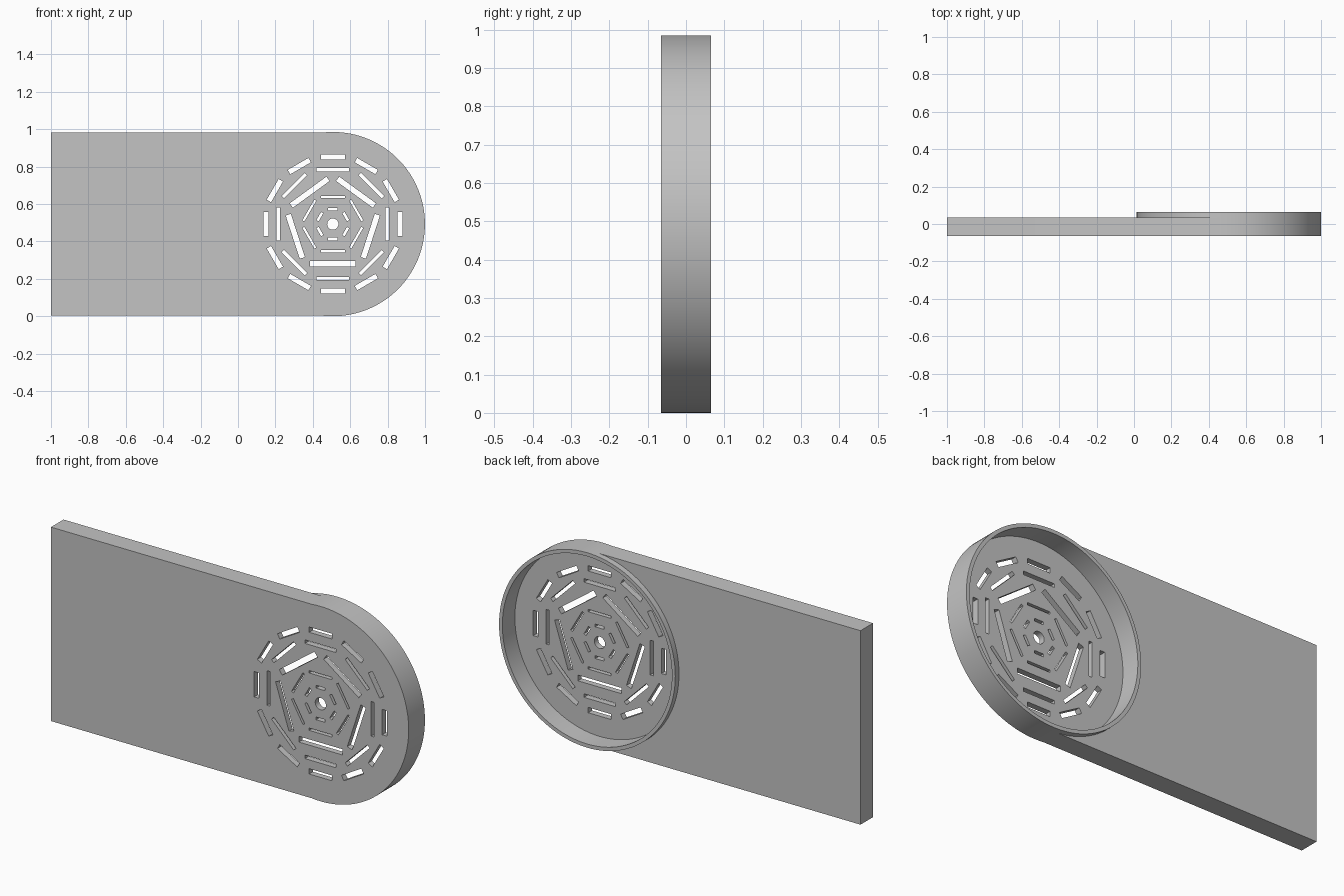
import bpy, bmesh
from math import radians
from mathutils import Matrix, Vector

if "Cube" in bpy.data.objects:
    bpy.data.objects.remove(bpy.data.objects["Cube"], do_unlink=True)

RADIUS = 0.4925
CENTRE = Vector((0.507, 0, RADIUS))
FRONT, PLATE_BACK, RIM_BACK, FLOOR = -0.065, 0.035, 0.065, -0.035

grey = bpy.data.materials.new("plain grey")
grey.use_nodes = True
colour = (0.55, 0.55, 0.55, 1)
grey.diffuse_color = colour
grey.node_tree.nodes["Principled BSDF"].inputs["Base Color"].default_value = colour


def add_box(bm, size, matrix):
    bmesh.ops.create_cube(bm, size=1, matrix=matrix @ Matrix.Diagonal((*size, 1)))


def add_disc(bm, radius, y0, y1, segments=128):
    place = Matrix.Translation(CENTRE + Vector((0, (y0 + y1) / 2, 0)))
    bmesh.ops.create_cone(bm, cap_ends=True, segments=segments, radius1=radius,
                          radius2=radius, depth=y1 - y0,
                          matrix=place @ Matrix.Rotation(radians(90), 4, 'X'))


def make_object(name, bm):
    bmesh.ops.recalc_face_normals(bm, faces=bm.faces)
    mesh = bpy.data.meshes.new(name)
    bm.to_mesh(mesh)
    bm.free()
    mesh.materials.append(grey)
    obj = bpy.data.objects.new(name, mesh)
    bpy.context.collection.objects.link(obj)
    return obj


def combine(target, tool, operation):
    mod = target.modifiers.new(operation.lower(), 'BOOLEAN')
    mod.operation, mod.solver, mod.object = operation, 'EXACT', tool
    bpy.context.view_layer.objects.active = target
    bpy.ops.object.modifier_apply(modifier=mod.name)
    bpy.data.objects.remove(tool, do_unlink=True)


# Flat handle plate, running into the round head
bm = bmesh.new()
length = CENTRE.x + 1
add_box(bm, (length, PLATE_BACK - FRONT, 0.98),
        Matrix.Translation((CENTRE.x - length / 2, (FRONT + PLATE_BACK) / 2, RADIUS)))
body = make_object("drain_plate", bm)

# Round head with a raised rim at the back
bm = bmesh.new()
add_disc(bm, RADIUS, FRONT, RIM_BACK)
combine(body, make_object("round_head", bm), 'UNION')

# Recess inside the rim
bm = bmesh.new()
add_disc(bm, 0.474, FLOOR, 0.2)
combine(body, make_object("recess_cutter", bm), 'DIFFERENCE')

# Rings of slots: count, distance, length, width, first angle from the top
rings = [(12, 0.358, 0.128, 0.027, 0),
         (8, 0.291, 0.175, 0.018, 0),
         (5, 0.211, 0.243, 0.029, 180),
         (6, 0.145, 0.128, 0.012, 0),
         (6, 0.080, 0.050, 0.014, 0)]
bm = bmesh.new()
for count, distance, slot_length, width, start in rings:
    for i in range(count):
        turn = Matrix.Rotation(radians(start + i * 360 / count), 4, 'Y')
        add_box(bm, (slot_length, 0.4, width),
                Matrix.Translation(CENTRE) @ turn @ Matrix.Translation((0, 0, distance)))
# Centre hole
add_disc(bm, 0.03, -0.2, 0.2, 32)
combine(body, make_object("slot_cutter", bm), 'DIFFERENCE')

bpy.ops.object.select_all(action='DESELECT')
body.select_set(True)
bpy.context.view_layer.objects.active = body
bpy.ops.object.shade_smooth_by_angle(angle=radians(30))
